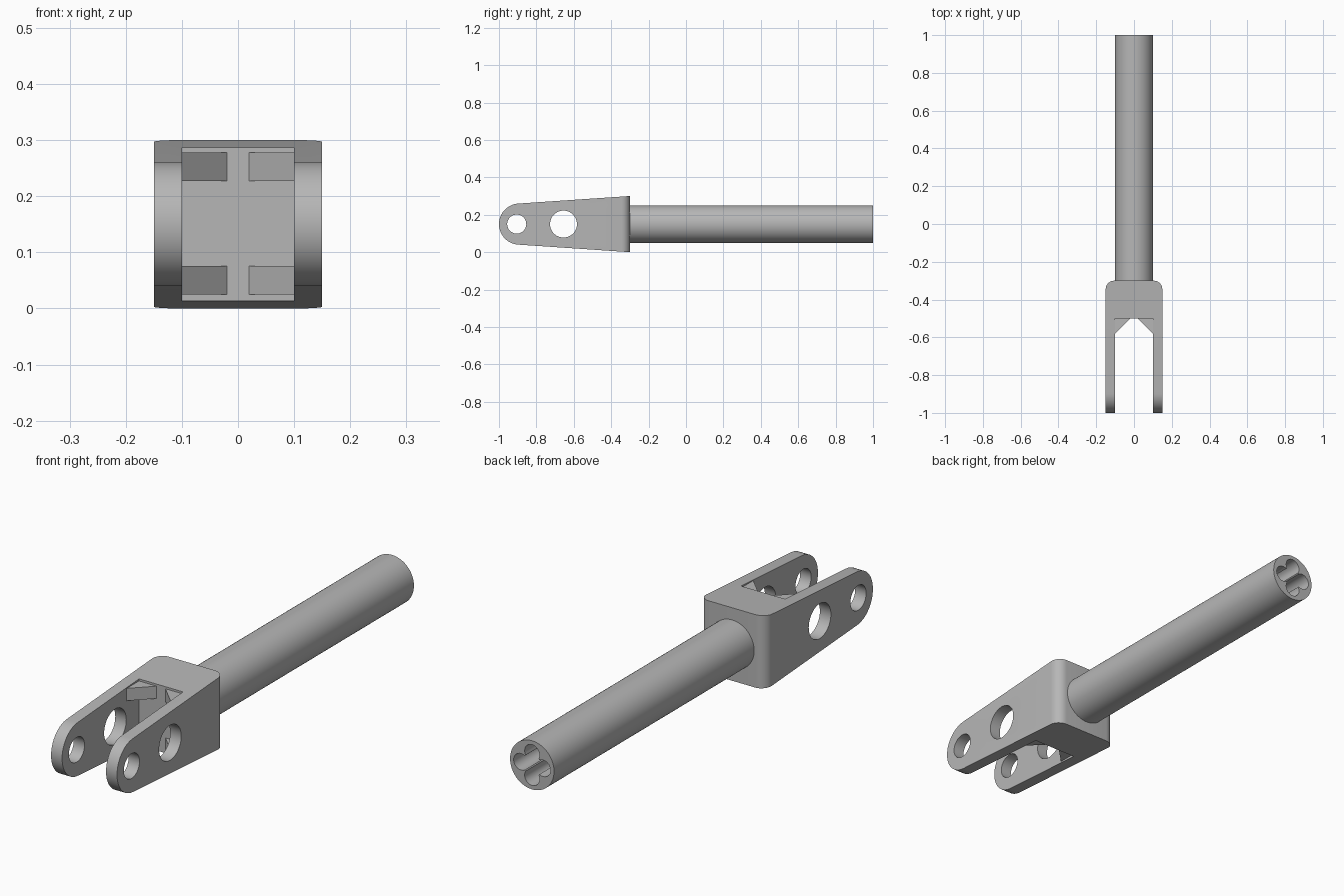
import bpy, bmesh, math
from mathutils import Vector

cube = bpy.data.objects.get("Cube")
if cube:
    bpy.data.objects.remove(cube, do_unlink=True)

MID = 0.15  # height of the rod axis

grey = bpy.data.materials.new("plain_grey")
grey.use_nodes = True
colour = (0.47, 0.47, 0.47, 1)
grey.diffuse_color = colour
grey.node_tree.nodes["Principled BSDF"].inputs["Base Color"].default_value = colour


def arc(cx, cy, r, start, end, steps):
    angles = [math.radians(start + (end - start) * i / steps) for i in range(steps + 1)]
    return [(cx + r * math.cos(a), cy + r * math.sin(a)) for a in angles]


def prism(name, outline, place, sweep, rear_round=0):
    """Extrude a flat outline; place turns its 2D points into 3D ones."""
    bm = bmesh.new()
    face = bm.faces.new([bm.verts.new(place(u, v)) for u, v in outline])
    moved = bmesh.ops.extrude_face_region(bm, geom=[face])["geom"]
    bmesh.ops.translate(bm, vec=Vector(sweep),
                        verts=[g for g in moved if isinstance(g, bmesh.types.BMVert)])
    if rear_round:
        rear = max(v.co.y for v in bm.verts)
        edges = [e for e in bm.edges
                 if all(v.co.y > rear - 0.001 for v in e.verts)
                 and abs(e.verts[0].co.x - e.verts[1].co.x) < 0.001]
        bmesh.ops.bevel(bm, geom=edges, offset=rear_round, segments=8,
                        profile=0.5, affect="EDGES")
    bmesh.ops.recalc_face_normals(bm, faces=bm.faces)
    mesh = bpy.data.meshes.new(name)
    bm.to_mesh(mesh)
    bm.free()
    mesh.materials.append(grey)
    ob = bpy.data.objects.new(name, mesh)
    bpy.context.collection.objects.link(ob)
    return ob


def select(ob):
    bpy.ops.object.select_all(action="DESELECT")
    ob.select_set(True)
    bpy.context.view_layer.objects.active = ob


def cut(ob, cutter):
    mod = ob.modifiers.new("cut", "BOOLEAN")
    mod.operation = "DIFFERENCE"
    mod.solver = "EXACT"
    mod.object = cutter
    select(ob)
    bpy.ops.object.modifier_apply(modifier=mod.name)
    bpy.data.objects.remove(cutter, do_unlink=True)


def smooth(ob):
    select(ob)
    bpy.ops.object.shade_smooth_by_angle(angle=math.radians(30))


# Fork: tapered side profile with a round nose and rounded rear corners
side = arc(-0.89, MID, 0.11, 94, 266, 32) + [(-0.30, 0), (-0.30, 0.30)]
fork = prism("fork", side, lambda u, v: (-0.15, u, v), (0.30, 0, 0), 0.045)

# Slot between the two ears
slot = [(-0.1, -1.1), (0.1, -1.1), (0.1, -0.5), (-0.1, -0.5)]
cut(fork, prism("slot_cutter", slot, lambda u, v: (u, v, -0.1), (0, 0, 0.5)))

# Pin holes through both ears
for y, radius in ((-0.905, 0.051), (-0.655, 0.072)):
    ring = arc(y, MID, radius, 0, 360, 48)[:-1]
    cut(fork, prism("hole_cutter", ring, lambda u, v: (-0.3, u, v), (0.6, 0, 0)))
smooth(fork)

# Corner gussets at the bottom of the slot
for sx, side_name in ((1, "left"), (-1, "right")):
    for z, level in ((0.025, "lower"), (0.227, "upper")):
        tri = [(0.02 * sx, -0.5), (0.1 * sx, -0.5), (0.1 * sx, -0.58)]
        prism(f"{level}_{side_name}_gusset", tri,
              lambda u, v: (u, v, z), (0, 0, 0.051))

# Rod with a four-lobed socket in its free end
circle = arc(0, MID, 0.1, 0, 360, 64)[:-1]
rod = prism("rod", circle, lambda u, v: (u, -0.305, v), (0, 1.305, 0))
lobes = []
for turn in range(4):
    for u, v in arc(0.05, 0, 0.034, -120, 120, 16):
        a = turn * math.pi / 2
        lobes.append((u * math.cos(a) - v * math.sin(a),
                      MID + u * math.sin(a) + v * math.cos(a)))
cut(rod, prism("socket_cutter", lobes, lambda u, v: (u, 0.5, v), (0, 0.6, 0)))
smooth(rod)
